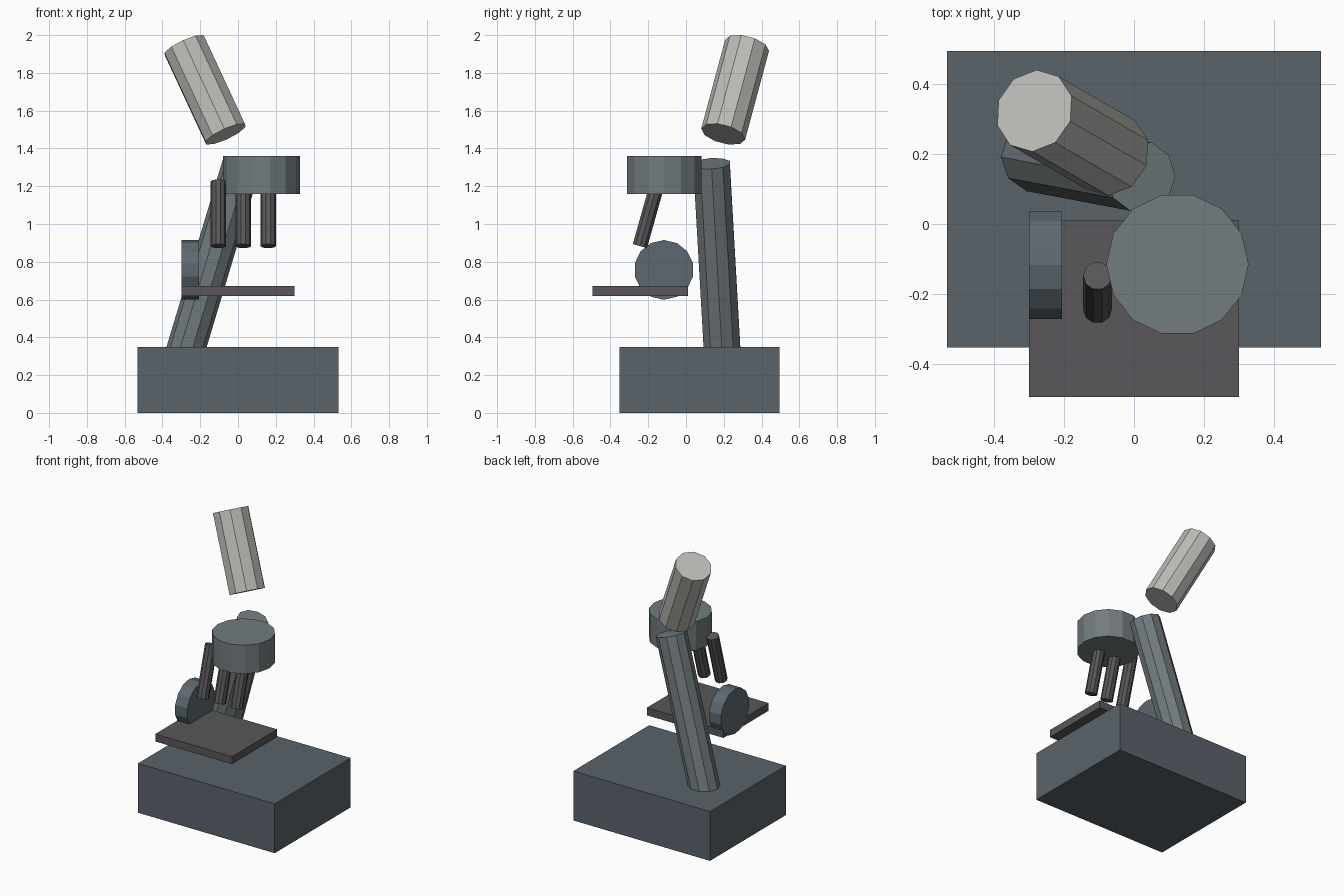
import bpy, bmesh, math
from mathutils import Vector, Matrix

if "Cube" in bpy.data.objects:
    bpy.data.objects.remove(bpy.data.objects["Cube"])


def material(name, rgb):
    m = bpy.data.materials.new(name)
    m.diffuse_color = (*rgb, 1)
    m.use_nodes = True
    m.node_tree.nodes["Principled BSDF"].inputs["Base Color"].default_value = m.diffuse_color
    return m


SLATE = material("slate", (0.10, 0.125, 0.145))
STEEL = material("steel", (0.17, 0.20, 0.21))
DARK = material("dark_grey", (0.10, 0.095, 0.10))
PALE = material("pale_grey", (0.50, 0.50, 0.47))
BLUE = material("blue_grey", (0.11, 0.14, 0.16))


def finish(name, bm, mat):
    mesh = bpy.data.meshes.new(name)
    bm.to_mesh(mesh)
    bm.free()
    mesh.materials.append(mat)
    obj = bpy.data.objects.new(name, mesh)
    bpy.context.collection.objects.link(obj)
    return obj


def box(name, lo, hi, mat):
    lo, hi = Vector(lo), Vector(hi)
    bm = bmesh.new()
    bmesh.ops.create_cube(bm, size=1, matrix=Matrix.Translation((lo + hi) / 2)
                          @ Matrix.Diagonal((*(hi - lo), 1)))
    return finish(name, bm, mat)


def rod(name, start, end, radius, sides, mat, spin=0):
    # flat-sided cylinder between two points; spin 0 puts a corner on local x
    start, end = Vector(start), Vector(end)
    axis = end - start
    turn = Vector((0, 0, 1)).rotation_difference(axis).to_matrix().to_4x4()
    bm = bmesh.new()
    bmesh.ops.create_cone(bm, cap_ends=True, segments=sides, radius1=radius,
                          radius2=radius, depth=axis.length,
                          matrix=Matrix.Rotation(math.radians(90 + spin), 4, 'Z'))
    bm.transform(Matrix.Translation((start + end) / 2) @ turn)
    return finish(name, bm, mat)


# heavy foot and specimen stage
box("base", (-0.533, -0.352, 0), (0.533, 0.494, 0.348), SLATE)
box("stage", (-0.299, -0.494, 0.619), (0.299, 0.01, 0.672), DARK)

# leaning arm
rod("arm", (-0.287, 0.193, 0.30), (0.02, 0.135, 1.32), 0.102, 10, STEEL)

# eyepiece tube
rod("eyepiece_tube", (-0.066, 0.197, 1.476), (-0.284, 0.323, 1.945), 0.12, 10, PALE, 90)

# turret and its three tilted objectives
rod("turret", (0.124, -0.115, 1.158), (0.124, -0.115, 1.36), 0.203, 14, STEEL)
for i, x in enumerate((-0.104, 0.028, 0.16)):
    rod(f"objective_{i + 1}", (x, -0.244, 0.883), (x, -0.148, 1.225), 0.041, 10, DARK)

# focus knob
rod("focus_knob", (-0.30, -0.117, 0.757), (-0.206, -0.117, 0.757), 0.158, 14, BLUE)
